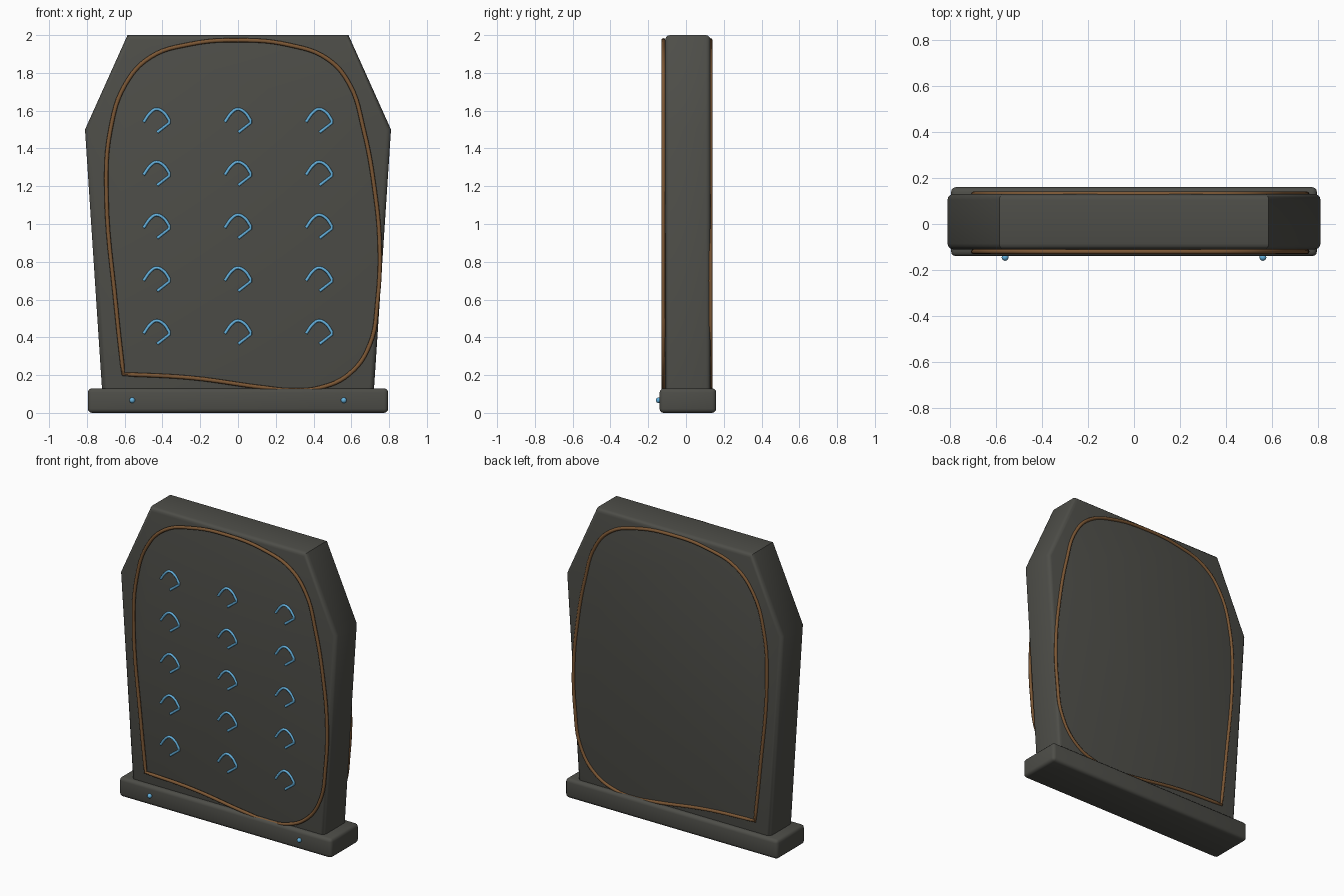
import bpy, bmesh, math

if "Cube" in bpy.data.objects:
    bpy.data.objects.remove(bpy.data.objects["Cube"])


def material(name, rgb):
    m = bpy.data.materials.new(name)
    m.diffuse_color = (*rgb, 1)
    m.use_nodes = True
    m.node_tree.nodes["Principled BSDF"].inputs["Base Color"].default_value = m.diffuse_color
    return m


STONE = material("dark stone", (0.075, 0.075, 0.065))
BRONZE = material("bronze", (0.20, 0.095, 0.035))
BLUE = material("glowing blue", (0.13, 0.44, 0.72))


def finish(obj, mat, angle=35):
    obj.data.materials.clear()
    obj.data.materials.append(mat)
    bpy.ops.object.select_all(action='DESELECT')
    obj.select_set(True)
    bpy.context.view_layer.objects.active = obj
    bpy.ops.object.shade_smooth_by_angle(angle=math.radians(angle))
    return obj


def from_bmesh(name, bm, mat):
    bmesh.ops.recalc_face_normals(bm, faces=bm.faces)
    me = bpy.data.meshes.new(name)
    bm.to_mesh(me)
    bm.free()
    obj = bpy.data.objects.new(name, me)
    bpy.context.collection.objects.link(obj)
    return finish(obj, mat)


def tube(name, pts, y, radius, mat, closed=False, corners=()):
    """Round tube through (x, z) points at depth y; corners stay sharp."""
    cu = bpy.data.curves.new(name, 'CURVE')
    cu.dimensions = '3D'
    cu.bevel_depth = radius
    cu.bevel_resolution = 2
    cu.use_fill_caps = True
    cu.resolution_u = 6
    sp = cu.splines.new('BEZIER')
    sp.bezier_points.add(len(pts) - 1)
    sp.use_cyclic_u = closed
    for i, (p, (x, z)) in enumerate(zip(sp.bezier_points, pts)):
        p.co = (x, y, z)
        kind = 'VECTOR' if i in corners else 'AUTO'
        p.handle_left_type = p.handle_right_type = kind
    obj = bpy.data.objects.new(name, cu)
    bpy.context.collection.objects.link(obj)
    bpy.ops.object.select_all(action='DESELECT')
    obj.select_set(True)
    bpy.context.view_layer.objects.active = obj
    bpy.ops.object.convert(target='MESH')
    return finish(bpy.context.view_layer.objects.active, mat, 50)


# Slab: extruded outline with rounded front and back rims
half = [(0.715, 0.05), (0.81, 1.5), (0.585, 2.0)]
outline = half + [(-x, z) for x, z in reversed(half)]
bm = bmesh.new()
face = bm.faces.new([bm.verts.new((x, -0.11, z)) for x, z in outline])
ext = bmesh.ops.extrude_face_region(bm, geom=[face], use_keep_orig=True)
for v in ext['geom']:
    if isinstance(v, bmesh.types.BMVert):
        v.co.y = 0.13
rims = [e for e in bm.edges if abs(e.verts[0].co.y - e.verts[1].co.y) < 1e-4]
bmesh.ops.bevel(bm, geom=rims, offset=0.025, segments=3, profile=0.5,
                affect='EDGES')
from_bmesh("slab", bm, STONE)

# Plinth: rounded block
bm = bmesh.new()
bmesh.ops.create_cube(bm, size=1)
for v in bm.verts:
    v.co = (v.co.x * 1.59, v.co.y * 0.30 + 0.01, v.co.z * 0.13 + 0.065)
bmesh.ops.bevel(bm, geom=bm.edges[:], offset=0.022, segments=3, profile=0.5,
                affect='EDGES')
from_bmesh("plinth", bm, STONE)

# Bronze border loop on both faces, with one sharp corner
border = [(-0.607, 0.205), (-0.644, 0.546), (-0.697, 1.183), (-0.675, 1.50),
          (-0.596, 1.74), (-0.464, 1.883), (-0.253, 1.952), (0, 1.973),
          (0.274, 1.947), (0.475, 1.873), (0.59, 1.74), (0.665, 1.5),
          (0.723, 1.183), (0.75, 0.89), (0.739, 0.6), (0.697, 0.36),
          (0.59, 0.207), (0.433, 0.133), (0.28, 0.12), (0.142, 0.133),
          (-0.253, 0.186)]
tube("front_border", border, -0.12, 0.011, BRONZE, True, (0,))
tube("back_border", border, 0.13, 0.011, BRONZE, True, (0,))

# Blue hooked marks in a grid on the front
hook = [(-0.07, 0.0), (-0.03, 0.053), (-0.003, 0.068), (0.035, 0.052),
        (0.066, 0.01), (0.066, -0.005), (0.002, -0.055)]
for row in range(5):
    for col in (-1, 0, 1):
        pts = [(x + col * 0.43, z + 1.54 - row * 0.28) for x, z in hook]
        tube(f"mark_{row}_{col + 1}", pts, -0.112, 0.008, BLUE,
             corners=(0, 4, 5, 6))

# Blue studs on the plinth
for side in (-1, 1):
    bm = bmesh.new()
    bmesh.ops.create_uvsphere(bm, u_segments=16, v_segments=8, radius=0.015)
    for v in bm.verts:
        v.co.x += side * 0.56
        v.co.y -= 0.145
        v.co.z += 0.067
    from_bmesh("stud", bm, BLUE)
